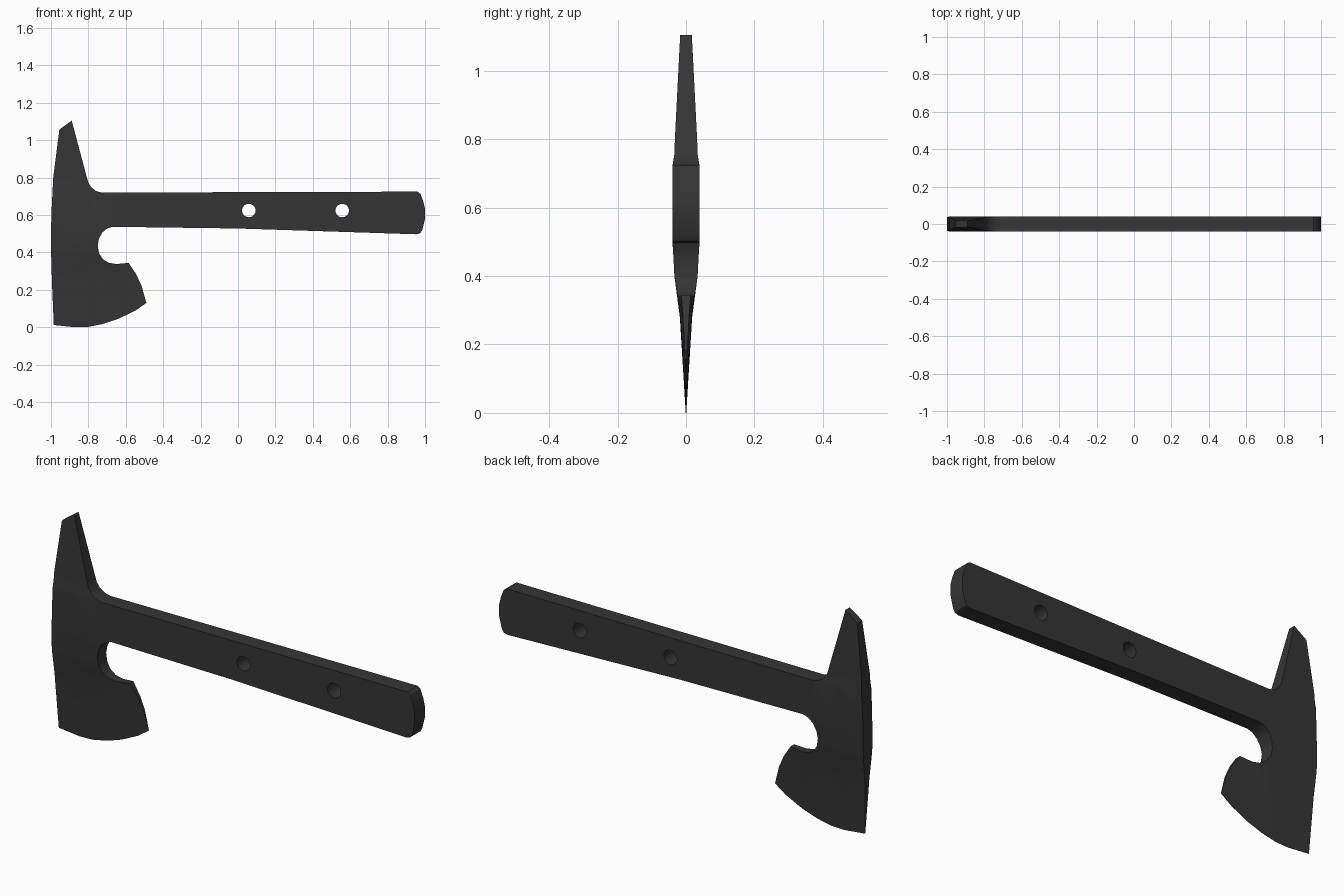
import bpy, bmesh, math

if "Cube" in bpy.data.objects:
    bpy.data.objects.remove(bpy.data.objects["Cube"])

# Single dark steel colour
steel = bpy.data.materials.new("dark_steel")
steel.diffuse_color = (0.036, 0.036, 0.036, 1)
steel.use_nodes = True
steel.node_tree.nodes["Principled BSDF"].inputs["Base Color"].default_value = steel.diffuse_color

# Cutting edge, from beard tip to back corner (x, z)
EDGE = [(-0.49, 0.13), (-0.55, 0.088), (-0.64, 0.045), (-0.72, 0.018),
        (-0.80, 0.002), (-0.87, 0.0), (-0.985, 0.012)]

# Side outline (x, z)
OUTLINE = [
    # spike and its fillet
    (-0.955, 1.057), (-0.889, 1.105), (-0.808, 0.80), (-0.80, 0.773),
    (-0.783, 0.747), (-0.76, 0.729), (-0.73, 0.72),
    # handle and rounded butt
    (0.96, 0.725), (0.975, 0.714), (0.99, 0.675), (1.0, 0.635), (1.0, 0.58),
    (0.985, 0.52), (0.975, 0.503), (0.955, 0.497), (0.0, 0.528), (-0.67, 0.537),
    # finger notch
    (-0.70, 0.528), (-0.727, 0.505), (-0.744, 0.472), (-0.75, 0.435),
    (-0.743, 0.396), (-0.722, 0.364), (-0.69, 0.344), (-0.65, 0.338), (-0.585, 0.344),
    # beard
    (-0.545, 0.285), (-0.515, 0.22),
] + EDGE + [
    # back of the head
    (-0.995, 0.25), (-1.0, 0.43), (-0.998, 0.6), (-0.988, 0.8)]


def interp(t, table):
    """Piecewise linear lookup in a table sorted by its first value."""
    if t <= table[0][0]:
        return table[0][1]
    for (a, p), (b, q) in zip(table, table[1:]):
        if t <= b:
            return p + (q - p) * (t - a) / (b - a)
    return table[-1][1]


BLADE = [(0, 0.0008), (0.28, 0.018), (0.34, 0.026), (0.40, 0.034), (0.50, 0.039)]
SPIKE = [(0.725, 0.039), (0.755, 0.034), (0.80, 0.0325), (1.105, 0.017)]


def half_thickness(x, z):
    if x > -0.72 and z > 0.48:
        return 0.04
    if z >= 0.725:
        return interp(z, SPIKE)
    if z >= 0.5:
        return interp(x, [(-1, 0.037), (-0.75, 0.04)])
    base = interp(x, EDGE[::-1])
    t = interp((z - base) * 0.5 / (0.5 - base), BLADE)
    # beard thins out toward its tip
    return max(0.0008, t * interp(x, [(-0.70, 1.0), (-0.58, 0.6)]))


def add_loop(bm, points):
    vs = [bm.verts.new((x, 0, z)) for x, z in points]
    return [bm.edges.new((a, b)) for a, b in zip(vs, vs[1:] + vs[:1])]


def circle(cx, cz, r, n=32):
    return [(cx + r * math.cos(2 * math.pi * i / n), cz + r * math.sin(2 * math.pi * i / n))
            for i in range(n)]


# Flat plan of the axe with two handle holes, sliced into strips
bm = bmesh.new()
edges = add_loop(bm, OUTLINE)
for hx in (0.058, 0.557):
    edges += add_loop(bm, circle(hx, 0.624, 0.036))
bmesh.ops.triangle_fill(bm, edges=edges, use_beauty=True, use_dissolve=False,
                        normal=(0, -1, 0))
cuts = [((0, 0, z), (0, 0, 1)) for z in (0.14, 0.28, 0.34, 0.40, 0.50, 0.725, 0.755, 0.8)]
cuts += [((x, 0, 0), (1, 0, 0)) for x in (-0.87, -0.75, -0.70, -0.64, -0.58)]
for co, no in cuts:
    bmesh.ops.bisect_plane(bm, geom=bm.verts[:] + bm.edges[:] + bm.faces[:],
                           plane_co=co, plane_no=no, dist=1e-4)

# Axe body: front and back skins joined by a wall along every border
bm.verts.index_update()
flat = [v.co.copy() for v in bm.verts]
n = len(flat)
tris = [[v.index for v in f.verts] for f in bm.faces]
rim = [(e.verts[0].index, e.verts[1].index) for e in bm.edges if len(e.link_faces) == 1]
bm.free()
verts = [(c.x, s * half_thickness(c.x, c.z), c.z) for s in (-1, 1) for c in flat]
faces = tris + [[i + n for i in reversed(f)] for f in tris]
faces += [(a, b, b + n, a + n) for a, b in rim]
mesh = bpy.data.meshes.new("axe_body")
mesh.from_pydata(verts, [], faces)
bm = bmesh.new()
bm.from_mesh(mesh)
bmesh.ops.recalc_face_normals(bm, faces=bm.faces[:])
bm.to_mesh(mesh)
bm.free()
mesh.materials.append(steel)
axe = bpy.data.objects.new("axe_body", mesh)
bpy.context.collection.objects.link(axe)

axe.select_set(True)
bpy.context.view_layer.objects.active = axe
bpy.ops.object.shade_smooth_by_angle(angle=math.radians(30))
